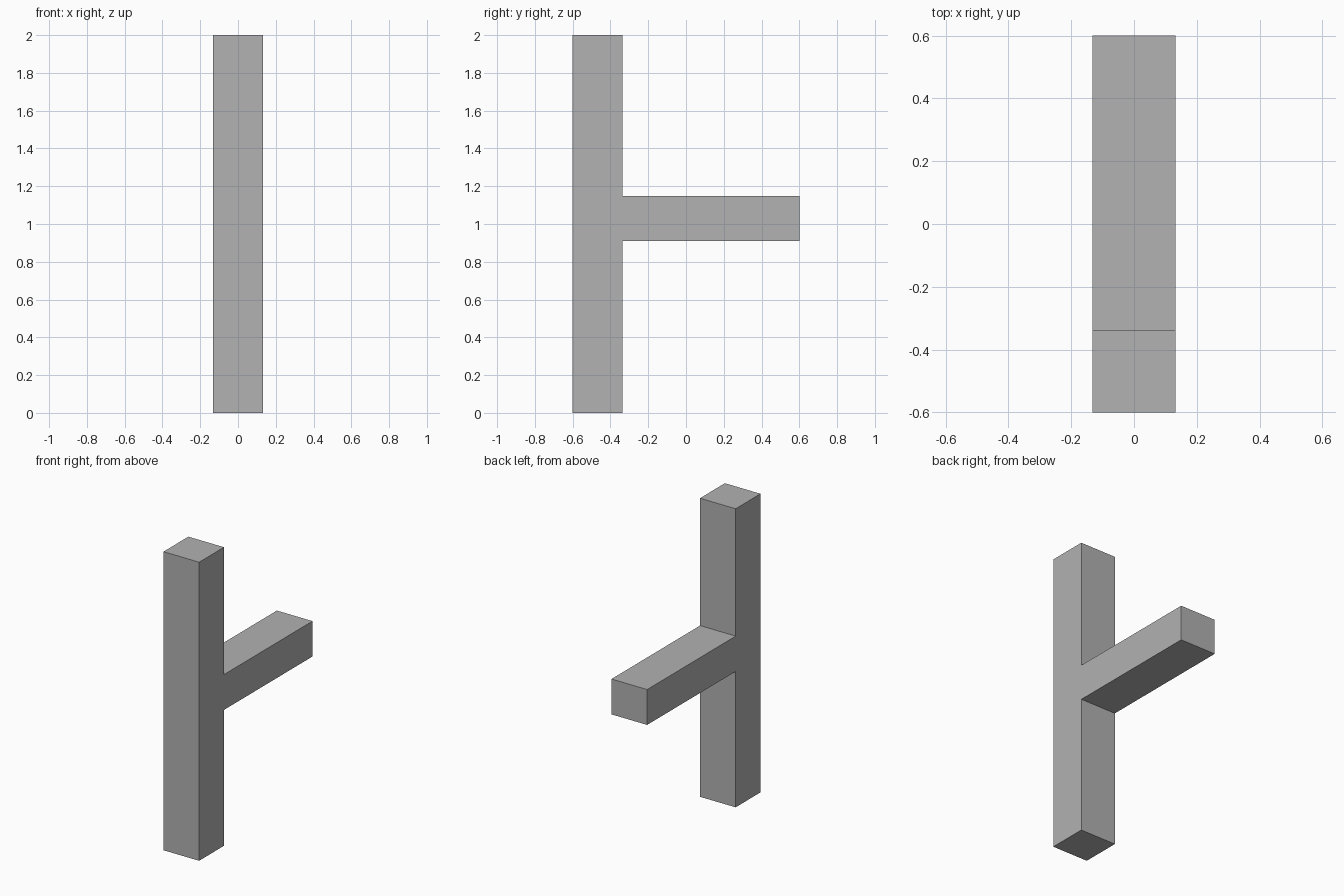
import bpy
import bmesh

cube = bpy.data.objects.get("Cube")
if cube:
    bpy.data.objects.remove(cube, do_unlink=True)

# Plain grey material
grey = bpy.data.materials.new("plain grey")
grey.use_nodes = True
colour = (0.445, 0.445, 0.445, 1)
grey.diffuse_color = colour
grey.node_tree.nodes["Principled BSDF"].inputs["Base Color"].default_value = colour

# Side outline (y, z): upright post with a horizontal arm towards the back
half_width = 0.132
front, post_back, arm_end = -0.6, -0.337, 0.6
arm_bottom, arm_top, height = 0.91, 1.147, 2
outline = [
    (front, 0), (post_back, 0),
    (post_back, arm_bottom), (arm_end, arm_bottom),
    (arm_end, arm_top), (post_back, arm_top),
    (post_back, height), (front, height),
]

# Extrude the outline across x into one solid
bm = bmesh.new()
side = bm.faces.new([bm.verts.new((-half_width, y, z)) for y, z in outline])
extruded = bmesh.ops.extrude_face_region(bm, geom=[side], use_keep_orig=True)
moved = [v for v in extruded["geom"] if isinstance(v, bmesh.types.BMVert)]
bmesh.ops.translate(bm, verts=moved, vec=(2 * half_width, 0, 0))
bmesh.ops.recalc_face_normals(bm, faces=bm.faces)

mesh = bpy.data.meshes.new("post_with_arm")
bm.to_mesh(mesh)
bm.free()
mesh.materials.append(grey)
post = bpy.data.objects.new("post_with_arm", mesh)
bpy.context.collection.objects.link(post)
